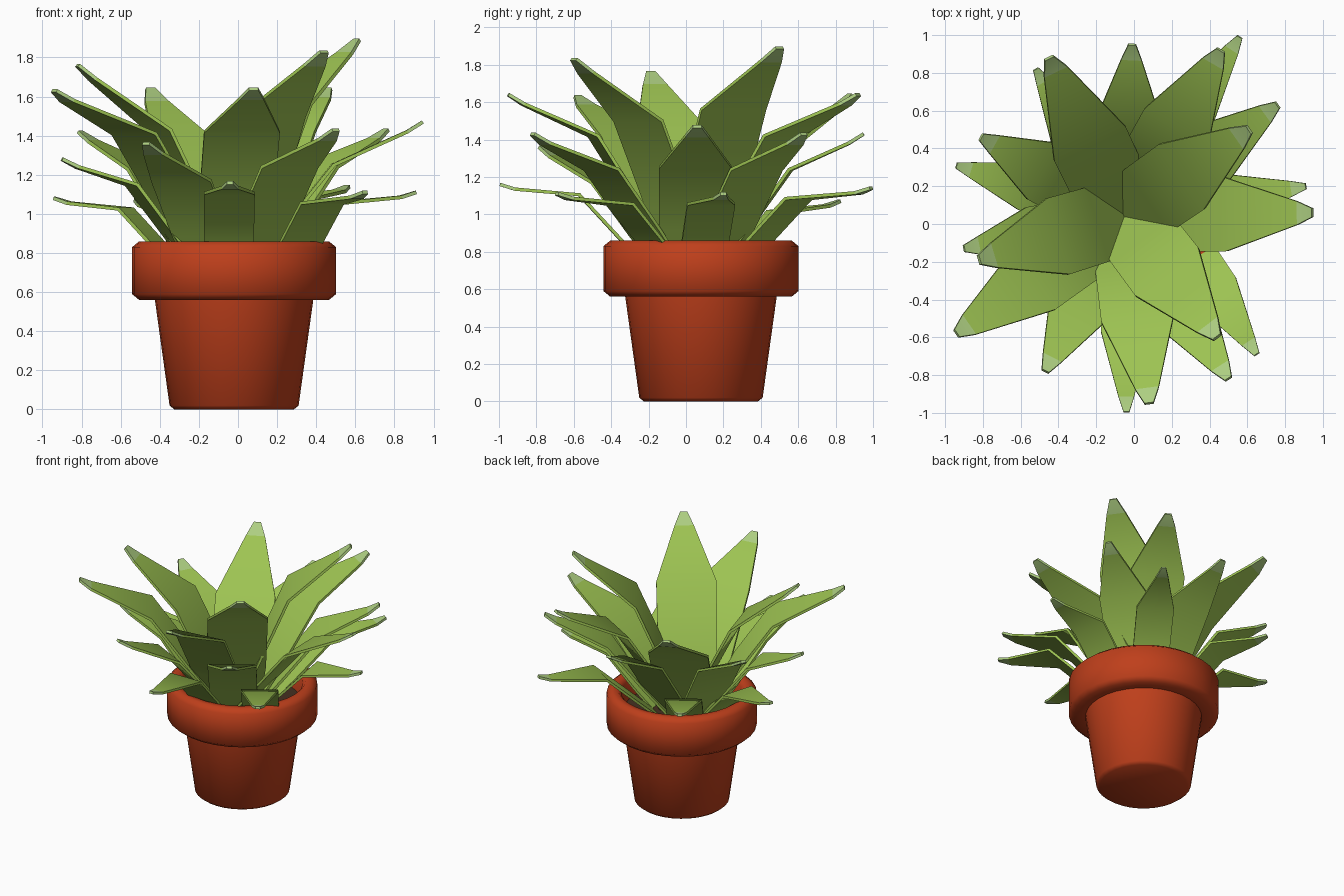
import bpy, bmesh, math
from mathutils import Vector

if "Cube" in bpy.data.objects:
    bpy.data.objects.remove(bpy.data.objects["Cube"])

CX, CY = -0.02, 0.08          # pot centre
FAN = (-0.05, 0.04)           # point the leaves fan out from


def material(name, rgb):
    m = bpy.data.materials.new(name)
    m.diffuse_color = (*rgb, 1)
    m.use_nodes = True
    m.node_tree.nodes["Principled BSDF"].inputs["Base Color"].default_value = m.diffuse_color
    return m


leaf_green = material("leaf green", (0.34, 0.55, 0.085))
tip_green = material("pale tip green", (0.42, 0.62, 0.22))
terracotta = material("terracotta", (0.52, 0.05, 0.011))
soil_brown = material("soil brown", (0.06, 0.03, 0.015))


def finish(name, bm, mats, thickness=0):
    bmesh.ops.recalc_face_normals(bm, faces=bm.faces)
    me = bpy.data.meshes.new(name)
    bm.to_mesh(me)
    bm.free()
    ob = bpy.data.objects.new(name, me)
    bpy.context.collection.objects.link(ob)
    for mat in mats:
        me.materials.append(mat)
    bpy.context.view_layer.objects.active = ob
    ob.select_set(True)
    if thickness:
        mod = ob.modifiers.new("thickness", 'SOLIDIFY')
        mod.thickness = thickness
        mod.offset = 0
        bpy.ops.object.modifier_apply(modifier=mod.name)
    bpy.ops.object.shade_smooth_by_angle(angle=math.radians(55))
    ob.select_set(False)
    return ob


def lathe(name, profile, mat, n=32):
    """Revolve (radius, z) points about the pot axis; radius 0 makes a pole."""
    bm = bmesh.new()
    rings = []
    for r, z in profile:
        k = n if r > 0 else 1
        rings.append([bm.verts.new((CX + r * math.cos(2 * math.pi * i / n),
                                    CY + r * math.sin(2 * math.pi * i / n), z))
                      for i in range(k)])
    for a, b in zip(rings, rings[1:]):
        for i in range(n):
            j = (i + 1) % n
            if len(a) == 1:
                bm.faces.new((a[0], b[i], b[j]))
            elif len(b) == 1:
                bm.faces.new((a[i], a[j], b[0]))
            else:
                bm.faces.new((a[i], a[j], b[j], b[i]))
    return finish(name, bm, [mat])


# Pot: tapered body, thick bevelled rim, hollow top
lathe("pot", [(0, 0), (0.305, 0), (0.33, 0.02), (0.405, 0.56), (0.485, 0.56),
              (0.522, 0.59), (0.522, 0.83), (0.485, 0.86), (0.445, 0.86),
              (0.42, 0.83), (0.40, 0.68), (0, 0.68)], terracotta)
lathe("soil", [(0.403, 0.70), (0, 0.70)], soil_brown)


def add_leaf(bm, tip, origin, base_r, bend_f, bend_dz, sub_dz, width):
    """Flat bent strip: base, wide middle, wide bend, narrow shoulder, pale tip."""
    d = Vector((tip[0] - origin[0], tip[1] - origin[1], 0))
    length = d.length
    d.normalize()
    side = Vector((-d.y, d.x, 0))
    bend_r, bend_z = length * bend_f, tip[2] - bend_dz
    rows = [(base_r, 0.65, width * 0.8),
            (base_r + 0.45 * (bend_r - base_r), 0.65 + 0.45 * (bend_z - 0.65), width * 0.98),
            (bend_r, bend_z, width),
            (length - 0.08, tip[2] - sub_dz, width * 0.32),
            (length, tip[2], width * 0.12)]
    prev = None
    for i, (r, z, w) in enumerate(rows):
        c = Vector((*origin, z)) + d * r
        cur = [bm.verts.new(c - side * w / 2), bm.verts.new(c + side * w / 2)]
        if prev:
            f = bm.faces.new((prev[0], cur[0], cur[1], prev[1]))
            f.material_index = int(i == 4)
        prev = cur


# Leaves in tiers: tip points, then base radius, bend fraction, bend drop,
# shoulder drop and width
tiers = {
    "top_leaves": ([(0.61, 0.50, 1.89), (0.44, -0.60, 1.83), (-0.82, -0.19, 1.76),
                    (-0.45, 0.88, 1.64)], (-0.02, 0.46, 0.33, 0.07, 0.42)),
    "upper_leaves": ([(0.46, 0.92, 1.64), (-0.94, -0.58, 1.63), (0.08, -0.95, 1.64),
                      (0.945, 0.06, 1.47)], (0.05, 0.54, 0.22, 0.05, 0.39)),
    "middle_leaves": ([(0.50, -0.82, 1.43), (0.76, 0.63, 1.43), (-0.01, 0.95, 1.43),
                       (-0.81, 0.46, 1.42), (-0.47, -0.78, 1.36)],
                      (0.1, 0.57, 0.19, 0.05, 0.34)),
    "low_leaf": ([(-0.90, -0.13, 1.28)], (0.12, 0.58, 0.13, 0.04, 0.30)),
    "bottom_leaves": ([(-0.94, 0.31, 1.08), (0.91, 0.20, 1.11),
                       (-0.04, -0.995, 1.16), (0.56, 0.99, 1.14), (-0.52, 0.82, 1.07)],
                      (0.19, 0.59, 0.055, 0.025, 0.26)),
}
for name, (tips, params) in tiers.items():
    bm = bmesh.new()
    for tip in tips:
        add_leaf(bm, tip, FAN, *params)
    finish(name, bm, [leaf_green, tip_green], thickness=0.018)

# One bottom leaf grows from nearer the right side of the pot
bm = bmesh.new()
add_leaf(bm, (0.65, -0.69, 1.11), (0.16, 0.06), 0.1, 0.55, 0.055, 0.025, 0.26)
finish("right_bottom_leaf", bm, [leaf_green, tip_green], thickness=0.018)
